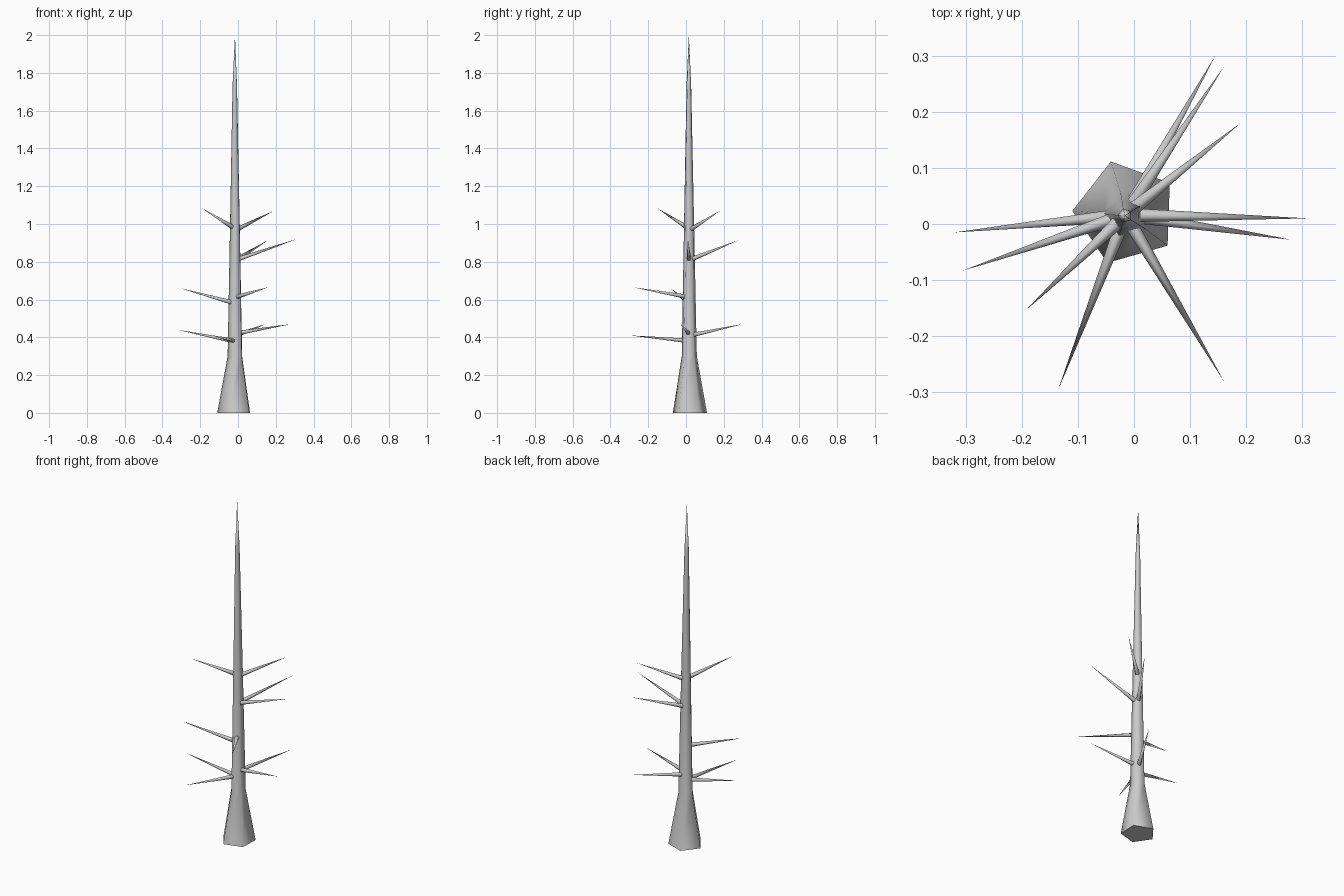
import bpy, bmesh, math
from mathutils import Vector

if "Cube" in bpy.data.objects:
    bpy.data.objects.remove(bpy.data.objects["Cube"])

AXIS = Vector((-0.015, 0.016, 0))


def tapered(name, rings, sides, spin=0.0):
    """Skin a chain of (centre, radius) rings; the last ring becomes a point."""
    bm = bmesh.new()
    d = (rings[-1][0] - rings[0][0]).normalized()
    if abs(d.z) > 0.99:
        u, v = Vector((1, 0, 0)), Vector((0, 1, 0))
    else:
        u = Vector((0, 0, 1)).cross(d).normalized()
        v = d.cross(u)
    loops = []
    for c, r in rings[:-1]:
        loops.append([bm.verts.new(c + r * (math.cos(a) * u + math.sin(a) * v))
                      for a in (spin + math.tau * i / sides for i in range(sides))])
    tip = bm.verts.new(rings[-1][0])
    for i in range(sides):
        j = (i + 1) % sides
        for lo, hi in zip(loops, loops[1:]):
            bm.faces.new((lo[i], lo[j], hi[j], hi[i]))
        bm.faces.new((loops[-1][i], loops[-1][j], tip))
    bm.faces.new(loops[0][::-1])
    bmesh.ops.recalc_face_normals(bm, faces=bm.faces[:])
    me = bpy.data.meshes.new(name)
    bm.to_mesh(me)
    bm.free()
    ob = bpy.data.objects.new(name, me)
    bpy.context.collection.objects.link(ob)
    bpy.ops.object.select_all(action='DESELECT')
    ob.select_set(True)
    bpy.context.view_layer.objects.active = ob
    bpy.ops.object.shade_smooth_by_angle(angle=math.radians(80))
    return ob


# Trunk: five-sided, flared root, long taper to a point
trunk = [((-0.015, 0.020, 0.0), 0.095), ((-0.013, 0.017, 0.30), 0.042),
         ((-0.014, 0.016, 1.0), 0.028), ((-0.016, 0.015, 1.73), 0.013),
         ((-0.016, 0.015, 2.0), 0.0)]
tapered("trunk", [(Vector(c), r) for c, r in trunk], 5, math.radians(34))

# Bare branches: (tip position, height where it leaves the trunk)
branches = [((0.145, 0.30, 0.47), 0.412), ((0.28, -0.028, 0.47), 0.423),
            ((-0.135, -0.295, 0.41), 0.382), ((-0.32, -0.015, 0.44), 0.382),
            ((0.16, -0.28, 0.665), 0.615), ((-0.305, -0.083, 0.66), 0.585),
            ((0.16, 0.28, 0.915), 0.815), ((0.31, 0.01, 0.92), 0.815),
            ((0.19, 0.18, 1.07), 0.975), ((-0.193, -0.154, 1.085), 0.985)]
for n, (tip, z) in enumerate(branches, 1):
    tip = Vector(tip)
    out = tip - AXIS
    out.z = 0
    start = AXIS + out.normalized() * 0.022 + Vector((0, 0, z))
    tapered(f"branch_{n}", [(start, 0.0125), (tip, 0)], 5, math.radians(90))
